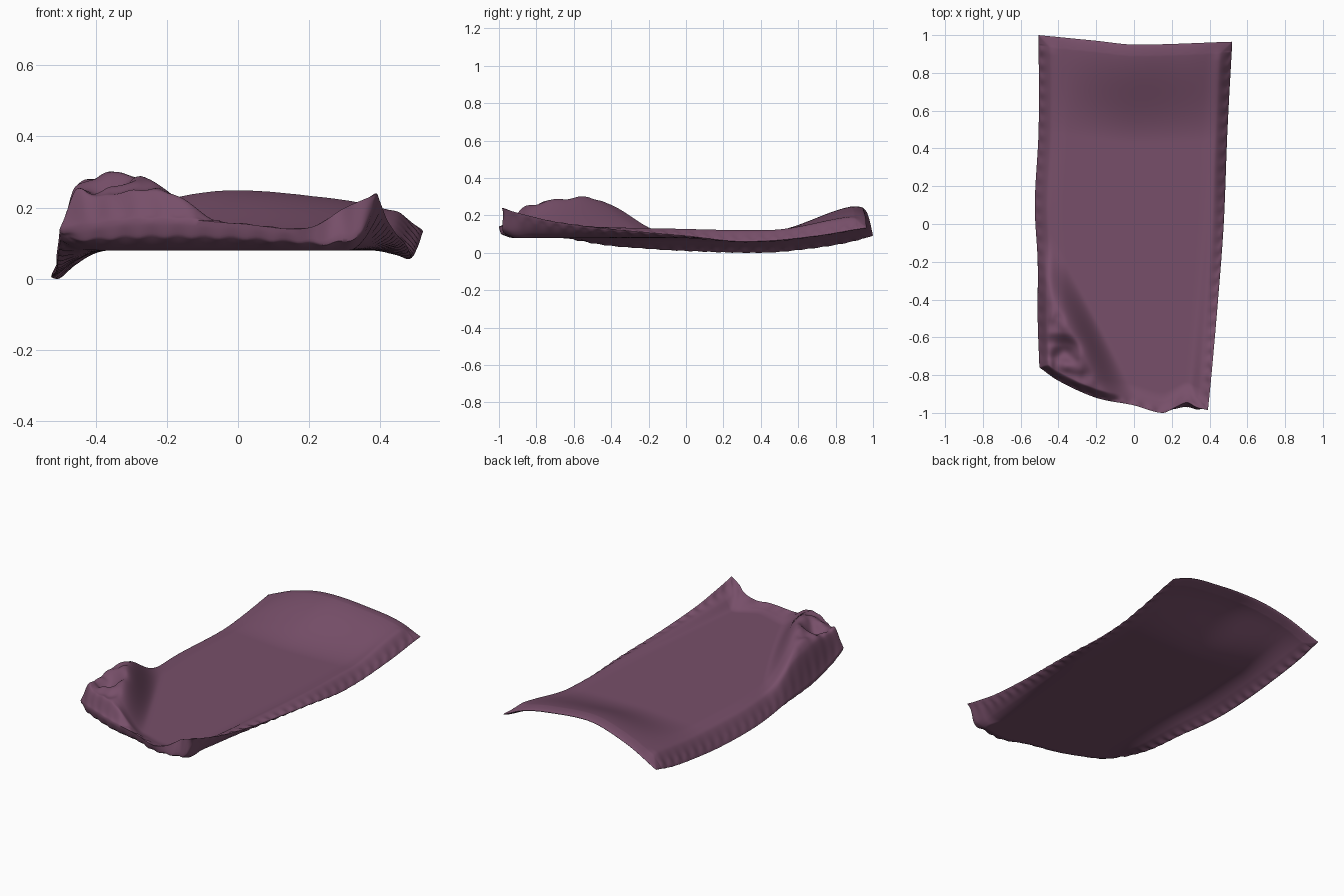
import bpy, bmesh, math
from mathutils import Vector, noise

if "Cube" in bpy.data.objects:
    bpy.data.objects.remove(bpy.data.objects["Cube"])

NX, NY = 110, 200
MID = 0.097


def curve(points):
    """Smooth interpolation through (position, value) points."""
    def f(p):
        if p <= points[0][0]:
            return points[0][1]
        for i in range(len(points) - 1):
            (a, va), (b, vb) = points[i], points[i + 1]
            if p <= b:
                lo, hi = points[max(i - 1, 0)], points[min(i + 2, len(points) - 1)]
                h, k = b - a, (p - a) / (b - a)
                m0 = (vb - lo[1]) / (b - lo[0]) * h
                m1 = (hi[1] - va) / (hi[0] - a) * h
                return ((2*k**3 - 3*k*k + 1) * va + (k**3 - 2*k*k + k) * m0
                        + (3*k*k - 2*k**3) * vb + (k**3 - k*k) * m1)
        return points[-1][1]
    return f


def smooth(a, b, p):
    k = min(max((p - a) / (b - a), 0), 1)
    return k * k * (3 - 2 * k)


# Outline seen from above
left_x = curve([(-.78, -.5), (-.5, -.51), (-.2, -.51), (.1, -.525), (.5, -.505), (1, -.505)])
right_x = curve([(-1, .39), (-.8, .41), (-.4, .445), (0, .475), (.5, .495), (.96, .52)])
front_y = curve([(-.5, -.76), (-.4, -.83), (-.2, -.92), (0, -.96), (.15, -1), (.22, -.97),
                 (.28, -.945), (.33, -.97), (.39, -.985)])
back_y = curve([(-.505, 1), (-.2, .97), (0, .95), (.52, .965)])

# Seam heights along the four edges
left_z = curve([(-.76, .13), (-.65, .09), (-.45, .045), (-.2, .022), (0, .01), (.4, 0),
                (.65, .02), (.85, .05), (1, .09)])
right_z = curve([(-1, .24), (-.85, .2), (-.7, .165), (-.4, .125), (0, .09), (.3, .06),
                 (.7, .085), (.96, .13)])
front_z = curve([(-.5, .13), (-.3, .16), (0, .155), (.15, .14), (.22, .15), (.3, .2), (.39, .24)])
back_z = curve([(-.505, .09), (-.3, .18), (-.05, .235), (.25, .215), (.4, .185), (.52, .13)])


def fold_height(x, y):
    """Bunched-up corner: a ridge running diagonally, crumpled outside it."""
    d = -.887 * (x + .5) - .462 * (y + .2)
    along = .462 * (x + .5) - .887 * (y + .2)
    bulge = max(0, math.sin(math.pi * min(max((along + .13) / 1.13, 0), 1))) ** 1.3
    inner = smooth(-.13, .03, d)
    outer = 1 - .4 * smooth(.04, .2, d)
    dent = .07 * math.exp(-((x + .36)**2 + (y + .67)**2) / .003)
    crumple = .03 * noise.noise(Vector((x * 14, y * 14, 2))) * smooth(.0, .08, d)
    return bulge * (.188 * inner * outer + crumple - dent)


def point(i, j, side):
    s, t = i / NX, j / NY
    # finer spacing near the edges
    s, t = (k - math.sin(2 * math.pi * k) * .1 for k in (s, t))
    y = -.97 + 1.94 * t
    for _ in range(4):
        xl, xr = left_x(y), right_x(y)
        x = xl + (xr - xl) * s
        yf, yb = front_y(x), back_y(x)
        y = yf + (yb - yf) * t
    dl, dr, df, db = (max(d, 0) for d in (x - xl, xr - x, y - yf, yb - y))
    fall = lambda d, w: max(0, 1 - d / w) ** 2
    fl, fr, ff = fall(dl, .15), fall(dr, .12), fall(df, .11)
    fb = 1 - smooth(0, .52, db)
    zl, zr, zf, zb = (c - MID for c in (left_z(y), right_z(y), front_z(x), back_z(x)))
    fx, zx = (fl, zl) if dl < dr else (fr, zr)
    fy, zy = (ff, zf) if df < db else (fb, zb)
    # height of the corner both edges share, so it is not counted twice
    zc = ((.03 if dl < dr else .14) if df < db else (-.01 if dl < dr else .03))
    z = MID + fx * zx + fy * zy - fx * fy * zc
    # puffed thickness that closes at the seam
    edge = min(dl, dr, df, db)
    puff = math.sqrt(min(edge / .06, 1))
    z += side * .017 * puff
    # stitched puckers just inside the seam
    near = min(edge / .015, 1) * math.exp(-(edge / .03) ** 2)
    run = y if min(dl, dr) <= min(df, db) else x
    if db > .05:
        z += side * .006 * near * math.sin(run * 2 * math.pi / .075)
    if side > 0:
        z += fold_height(x, y) * smooth(-.01, .05, min(dl, df))
        # soft raised roll beside the long edges
        roll = math.exp(-((min(dl, dr) - .06) / .035) ** 2)
        z += .015 * roll * smooth(0, .1, min(df, db))
    else:
        # front underside bellies outward below the seam
        belly = min(df / .02, 1) * fall(df, .16) * smooth(0, .05, min(dl, dr))
        notch = max(0, 1 - abs(x - .28) / .12)
        y -= belly * (.012 + .05 * notch)
        z -= belly * (.015 + .06 * smooth(.15, .35, x))
        z = max(z, .08) if y < -.7 and x > -.4 else z
        y = max(y, -1)
    return x, y, max(z, 0)


# Quilt: upper and lower cloth joined along one seam
bm = bmesh.new()
sheets = {}
for side in (1, -1):
    for i in range(NX + 1):
        for j in range(NY + 1):
            rim = i in (0, NX) or j in (0, NY)
            if side < 0 and rim:
                sheets[side, i, j] = sheets[1, i, j]
            else:
                sheets[side, i, j] = bm.verts.new(point(i, j, side))
    for i in range(NX):
        for j in range(NY):
            quad = [sheets[side, a, b] for a, b in ((i, j), (i+1, j), (i+1, j+1), (i, j+1))]
            if side < 0:
                quad.reverse()
            bm.faces.new(quad)
mesh = bpy.data.meshes.new("quilt")
bm.to_mesh(mesh)
bm.free()
quilt = bpy.data.objects.new("quilt", mesh)
bpy.context.collection.objects.link(quilt)

cloth = bpy.data.materials.new("plum cloth")
cloth.diffuse_color = (.185, .078, .142, 1)
cloth.use_nodes = True
cloth.node_tree.nodes["Principled BSDF"].inputs["Base Color"].default_value = cloth.diffuse_color
mesh.materials.append(cloth)

bpy.context.view_layer.objects.active = quilt
quilt.select_set(True)
bpy.ops.object.shade_smooth_by_angle(angle=math.radians(50))
